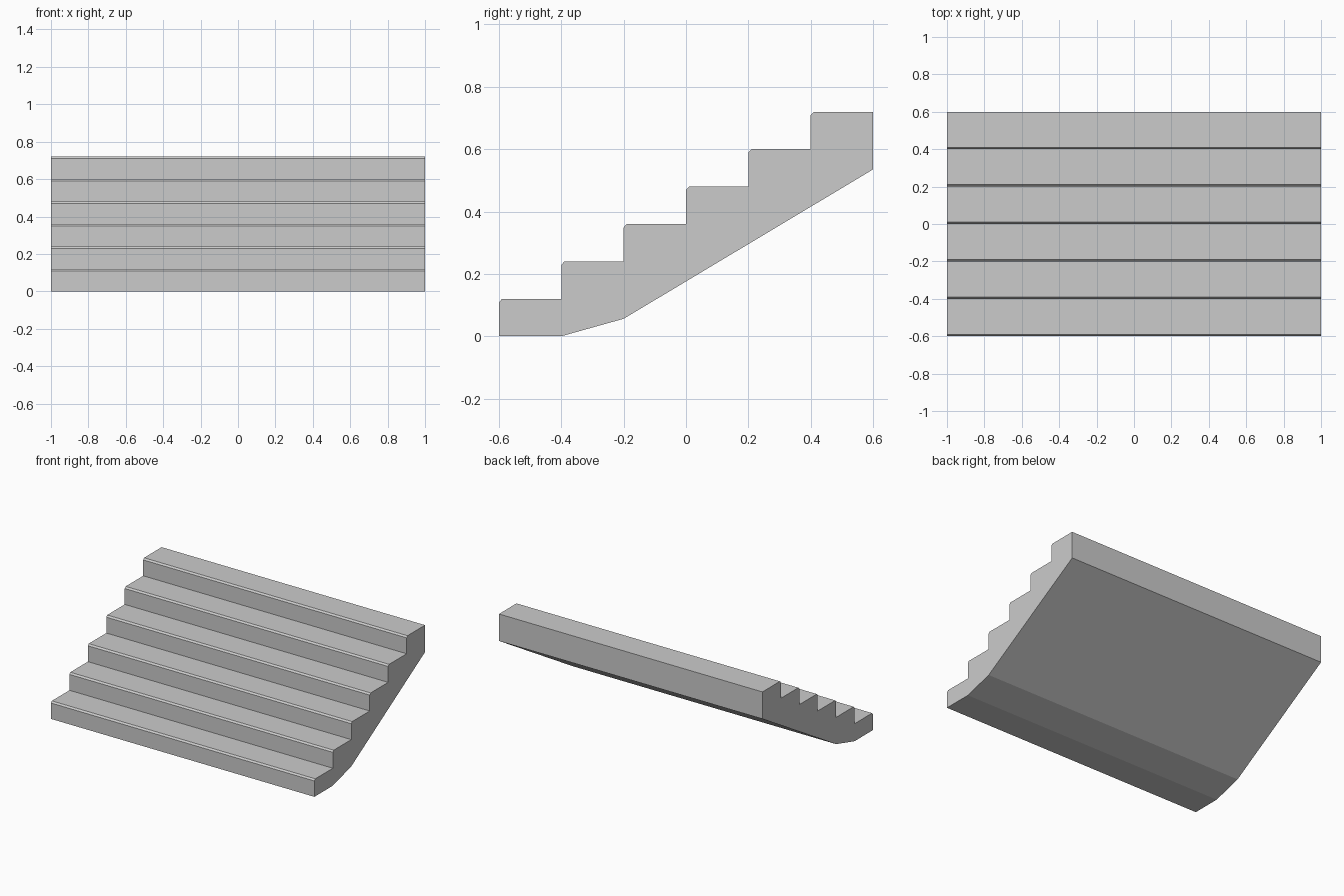
import bpy
import bmesh

cube = bpy.data.objects.get("Cube")
if cube:
    bpy.data.objects.remove(cube, do_unlink=True)

STEPS = 6
TREAD, RISE = 0.2, 0.12
HALF_WIDTH, FRONT = 1.0, -0.6
CHAMFER_Y, CHAMFER_Z = 0.01, 0.011

# Single pale grey stone colour
stone = bpy.data.materials.new("pale_grey_stone")
stone.use_nodes = True
colour = (0.6, 0.6, 0.6, 1.0)
stone.diffuse_color = colour
stone.node_tree.nodes["Principled BSDF"].inputs["Base Color"].default_value = colour

# Side profile (y, z): sloped underside, then chamfered steps
underside = [(0.6, 0.535), (-0.2, 0.056), (-0.4, 0.0)]
profile = list(underside)
profile.append((FRONT, 0.0))
for i in range(STEPS):
    y, top = FRONT + i * TREAD, (i + 1) * RISE
    profile += [(y, top - CHAMFER_Z), (y + CHAMFER_Y, top), (y + TREAD, top)]

# Sweep the profile across the width
bm = bmesh.new()
side = bm.faces.new([bm.verts.new((-HALF_WIDTH, y, z)) for y, z in profile])
swept = bmesh.ops.extrude_face_region(bm, geom=[side], use_keep_orig=True)
moved = [v for v in swept["geom"] if isinstance(v, bmesh.types.BMVert)]
bmesh.ops.translate(bm, verts=moved, vec=(2 * HALF_WIDTH, 0, 0))
bmesh.ops.recalc_face_normals(bm, faces=bm.faces[:])

mesh = bpy.data.meshes.new("staircase")
bm.to_mesh(mesh)
bm.free()
mesh.materials.append(stone)
staircase = bpy.data.objects.new("staircase", mesh)
bpy.context.collection.objects.link(staircase)
